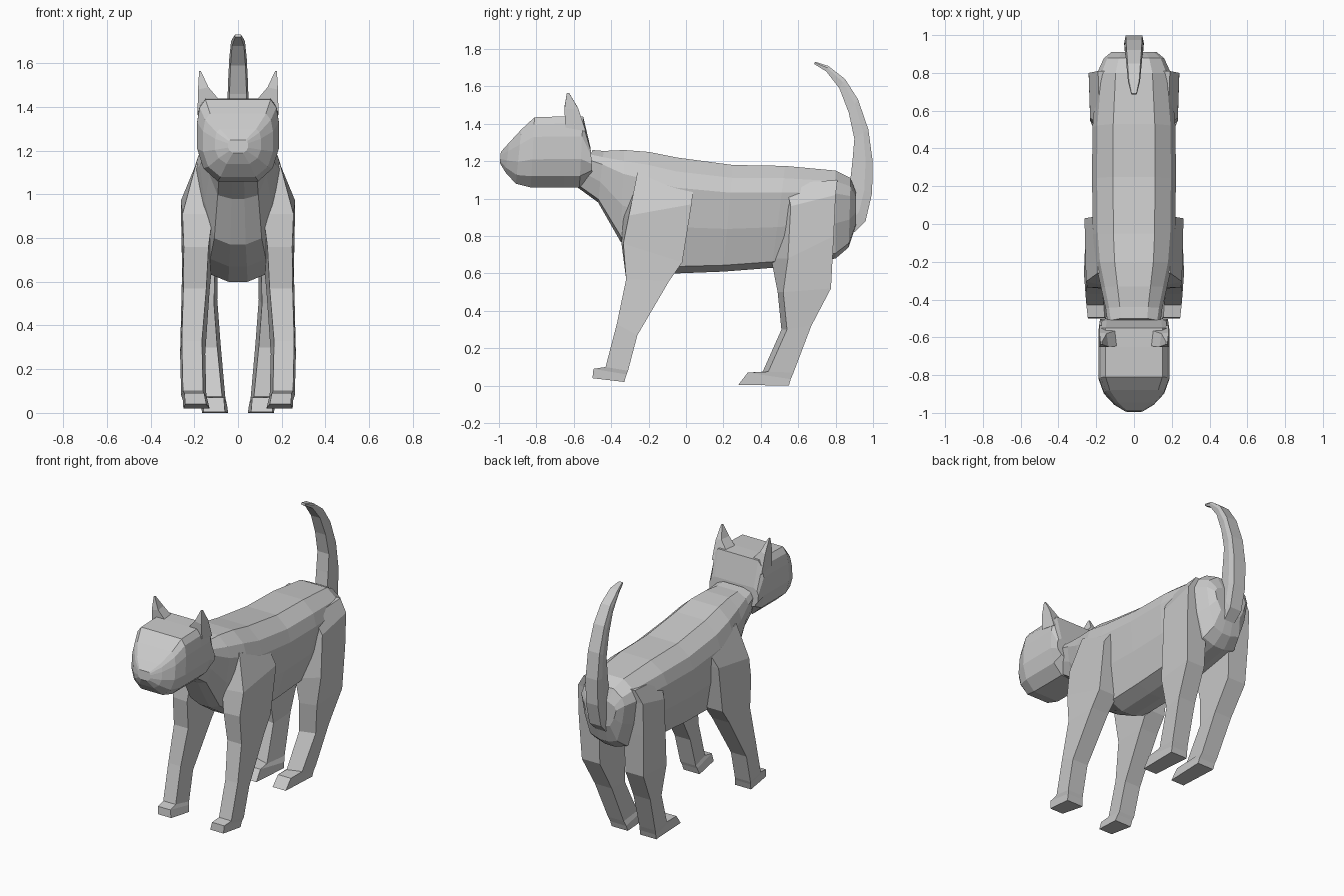
import bpy, bmesh
from mathutils import Vector


def loft(name, rings, mirror=False):
    """Skin a list of equal-length rings and cap both ends."""
    bm = bmesh.new()
    loops = [[bm.verts.new(p) for p in r] for r in rings]
    n = len(loops[0])
    for a, b in zip(loops, loops[1:]):
        for i in range(n):
            j = (i + 1) % n
            bm.faces.new((a[i], a[j], b[j], b[i]))
    bm.faces.new(loops[0])
    bm.faces.new(loops[-1])
    bmesh.ops.recalc_face_normals(bm, faces=bm.faces[:])
    me = bpy.data.meshes.new(name)
    bm.to_mesh(me)
    bm.free()
    ob = bpy.data.objects.new(name, me)
    bpy.context.collection.objects.link(ob)
    if mirror:
        ob.modifiers.new("mirror", 'MIRROR')
    return ob


def section(profile, yt, zt, yb, zb, hw):
    """Symmetric ring between a top and a bottom point; profile is (width, height) 0..1."""
    right = [Vector((w * hw, yb + (yt - yb) * t, zb + (zt - zb) * t)) for w, t in profile]
    left = [Vector((-p.x, p.y, p.z)) for p in reversed(right)]
    return right + left


def leg_ring(yf, zf, yb, zb, xo, xi, bevel):
    """Four-sided leg ring, its outer front edge set back by bevel."""
    return [(xo - .008, yf + bevel, zf), (xo, yb, zb), (xi, yb, zb), (xi + .015, yf, zf)]


# Body and neck: top y, top z, bottom y, bottom z, half width
body_profile = [(.2, 0), (.62, .06), (.87, .4), (1, .74), (.88, .88), (.5, 1)]
body = [
    (-.50, 1.26, -.58, 1.06, .14),
    (-.44, 1.255, -.47, .98, .15),
    (-.33, 1.26, -.35, .77, .175),
    (-.20, 1.25, -.20, .67, .205),
    (-.05, 1.22, -.06, .60, .218),
    (.25, 1.18, .20, .61, .222),
    (.53, 1.175, .46, .63, .22),
    (.80, 1.15, .80, .68, .195),
    (.88, 1.11, .87, .74, .16),
    (.91, 1.03, .91, .86, .12),
]
loft("body", [section(body_profile, *s) for s in body])

# Head with a blunt rounded muzzle
head_profile = [(.5, 0), (.85, .16), (1, .4), (1, .72), (.94, .9), (.8, 1)]
head = [
    (-.99, 1.25, -.995, 1.19, .045),
    (-.945, 1.30, -.965, 1.14, .105),
    (-.88, 1.37, -.91, 1.08, .160),
    (-.81, 1.435, -.83, 1.06, .187),
    (-.65, 1.44, -.65, 1.06, .187),
    (-.55, 1.44, -.57, 1.06, .187),
    (-.51, 1.27, -.50, 1.13, .18),
]
loft("head", [section(head_profile, *s) for s in head])

# Ears: four-sided, leaning outwards
loft("ears", [
    [(.075, -.645, 1.42), (.185, -.645, 1.38), (.184, -.535, 1.36), (.085, -.56, 1.42)],
    [(.135, -.65, 1.49), (.183, -.65, 1.48), (.183, -.575, 1.48), (.145, -.58, 1.49)],
    [(.17, -.637, 1.565), (.178, -.637, 1.565), (.178, -.625, 1.565), (.17, -.625, 1.565)],
], mirror=True)

# Front legs: front y, front z, back y, back z, outer x, inner x, bevel
front = [
    (-.26, 1.14, .04, 1.06, .20, .08, 0),
    (-.335, .91, .03, .97, .262, .10, .03),
    (-.345, .76, -.02, .66, .256, .12, .01),
    (-.32, .57, -.09, .56, .258, .13, 0),
    (-.37, .33, -.26, .27, .265, .15, 0),
    (-.43, .10, -.31, .08, .26, .145, 0),
    (-.495, .09, -.318, .06, .253, .14, 0),
    (-.50, .04, -.33, .02, .25, .13, 0),
]
loft("front_legs", [leg_ring(*r) for r in front], mirror=True)

# Hind legs
hind = [
    (.53, 1.08, .81, 1.10, .19, .08, 0),
    (.50, .96, .80, 1.02, .24, .08, .06),
    (.455, .68, .79, .80, .24, .09, .09),
    (.49, .50, .775, .52, .228, .095, .03),
    (.51, .30, .67, .32, .205, .08, .03),
    (.41, .075, .575, .07, .175, .058, .03),
    (.33, .07, .56, .035, .168, .05, 0),
    (.28, .005, .55, 0, .165, .045, 0),
]
loft("hind_legs", [leg_ring(*r) for r in hind], mirror=True)

# Tail: inner y, inner z, outer y, outer z, half width
tail = [
    (.84, .98, .90, .82, .045),
    (.86, 1.02, .96, .88, .05),
    (.875, 1.07, .995, 1.03, .052),
    (.89, 1.20, .998, 1.20, .052),
    (.90, 1.32, .975, 1.37, .05),
    (.87, 1.46, .92, 1.53, .046),
    (.82, 1.59, .85, 1.64, .04),
    (.75, 1.68, .76, 1.71, .032),
    (.685, 1.72, .69, 1.732, .015),
]
tail_profile = [(.85, 0), (1, .35), (.85, 1)]
loft("tail", [section(tail_profile, *t) for t in
              [(yi, zi, yo, zo, w) for yi, zi, yo, zo, w in tail]])
